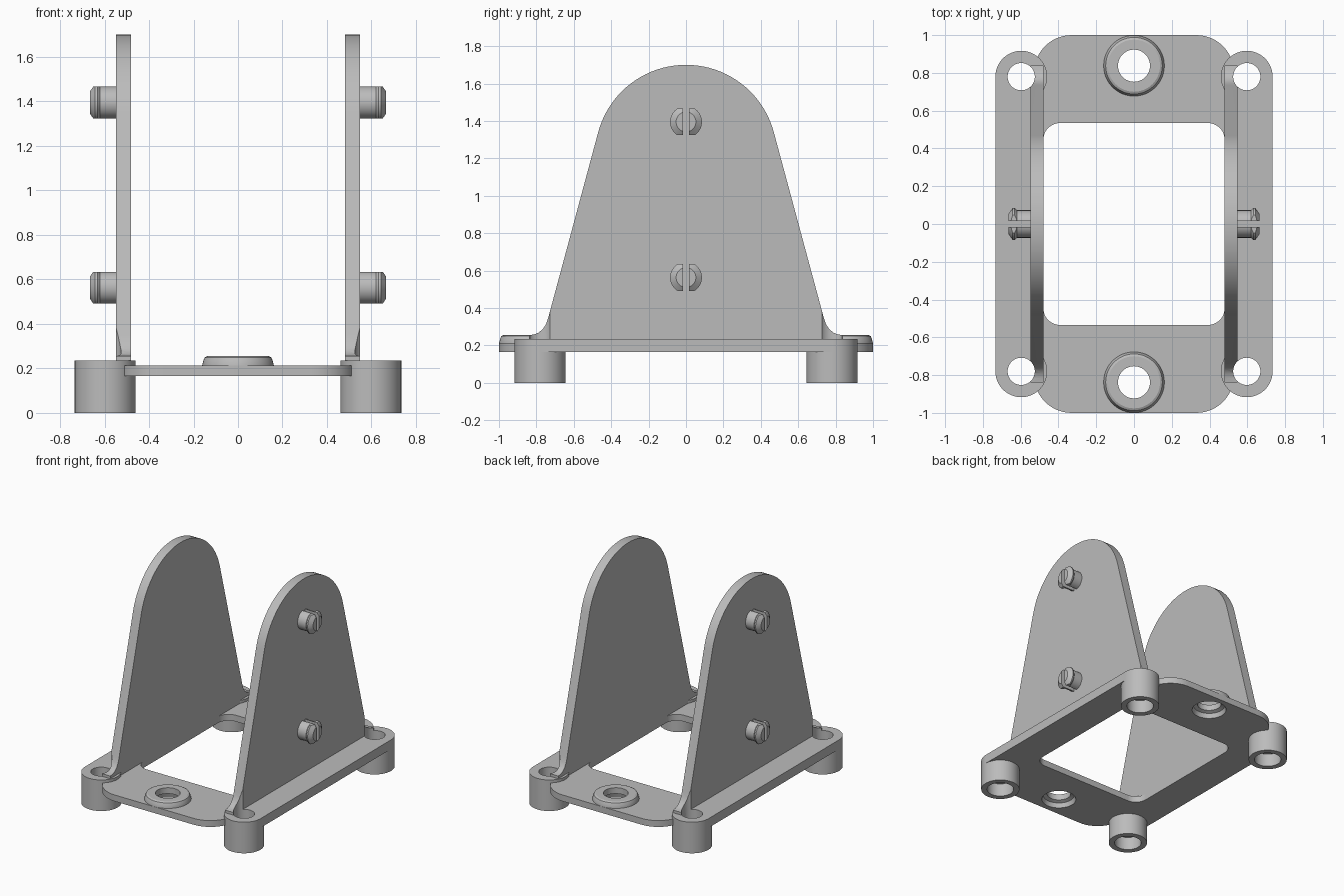
import bpy, bmesh
from math import sin, cos, pi, radians
from mathutils import Matrix, Vector

old = bpy.data.objects.get("Cube")
if old:
    bpy.data.objects.remove(old, do_unlink=True)

GREY = (0.5, 0.5, 0.5, 1)
mat = bpy.data.materials.new("plain grey")
mat.use_nodes = True
mat.diffuse_color = GREY
mat.node_tree.nodes["Principled BSDF"].inputs["Base Color"].default_value = GREY
parts = []


def finish(name, bm, matrix=Matrix()):
    bmesh.ops.remove_doubles(bm, verts=bm.verts, dist=1e-5)
    bm.transform(matrix)
    bmesh.ops.recalc_face_normals(bm, faces=bm.faces)
    me = bpy.data.meshes.new(name)
    bm.to_mesh(me)
    bm.free()
    me.materials.append(mat)
    ob = bpy.data.objects.new(name, me)
    bpy.context.collection.objects.link(ob)
    return ob


def prism(name, outline, low, high, matrix=Matrix()):
    bm = bmesh.new()
    face = bm.faces.new([bm.verts.new((x, y, low)) for x, y in outline])
    grown = bmesh.ops.extrude_face_region(bm, geom=[face])["geom"]
    top = [v for v in grown if isinstance(v, bmesh.types.BMVert)]
    bmesh.ops.translate(bm, verts=top, vec=(0, 0, high - low))
    return finish(name, bm, matrix)


def lathe(name, profile, matrix=Matrix(), closed=False, n=48):
    bm = bmesh.new()
    rings = [[bm.verts.new((r * cos(2 * pi * i / n), r * sin(2 * pi * i / n), z))
              for i in range(n)] for r, z in profile]
    pairs = list(zip(rings, rings[1:]))
    if closed:
        pairs.append((rings[-1], rings[0]))
    for a, b in pairs:
        for i in range(n):
            j = (i + 1) % n
            bm.faces.new((a[i], a[j], b[j], b[i]))
    return finish(name, bm, matrix)


def box(name, a, b):
    bm = bmesh.new()
    a, b = Vector(a), Vector(b)
    size = [abs(v) for v in b - a]
    bmesh.ops.create_cube(bm, size=1)
    return finish(name, bm, Matrix.Translation((a + b) / 2) @ Matrix.Diagonal((*size, 1)))


def cylinder(name, radius, low, high, x=0, y=0):
    return lathe(name, [(0, low), (radius, low), (radius, high), (0, high)],
                 Matrix.Translation((x, y, 0)))


def carve(ob, cutters, operation="DIFFERENCE"):
    # apply each cutter, then throw it away
    for cutter in cutters:
        mod = ob.modifiers.new("cut", "BOOLEAN")
        mod.operation, mod.solver, mod.object = operation, "EXACT", cutter
        graph = bpy.context.evaluated_depsgraph_get()
        mesh = bpy.data.meshes.new_from_object(ob.evaluated_get(graph))
        ob.modifiers.clear()
        ob.data = mesh
        bpy.data.objects.remove(cutter, do_unlink=True)


def arc(cx, cy, r, start, end, n=12):
    return [(cx + r * cos(radians(start + (end - start) * i / n)),
             cy + r * sin(radians(start + (end - start) * i / n))) for i in range(n + 1)]


def rounded(w, h, r):
    pts = []
    for k, (sx, sy) in enumerate([(1, 1), (-1, 1), (-1, -1), (1, -1)]):
        pts += arc(sx * (w - r), sy * (h - r), r, 90 * k, 90 * k + 90)
    return pts


FX, FY, BOSS_Y = 0.597, 0.78, 0.838


def bores(sides):
    return [cylinder("bore", 0.072, -0.1, 0.7, sx * FX, sy * FY)
            for sx in sides for sy in (1, -1)]


# base plate with rounded opening
plate = prism("base_plate", rounded(0.53, 1, 0.2), 0.165, 0.213)
carve(plate, [prism("opening", rounded(0.48, 0.535, 0.09), 0, 1)]
      + [cylinder("boss_hole", 0.124, 0, 1, 0, s * BOSS_Y) for s in (1, -1)]
      + bores((1, -1)))
parts.append(plate)

# raised bosses on the front and back strips
boss_profile = [(0.085, 0.21), (0.085, 0.255), (0.138, 0.255), (0.15, 0.249), (0.156, 0.235),
                (0.161, 0.213), (0.161, 0.167), (0.122, 0.165), (0.112, 0.2)]
for name, s in (("back_boss", 1), ("front_boss", -1)):
    parts.append(lathe(name, boss_profile, Matrix.Translation((0, s * BOSS_Y, 0)), True))

# half outline of a side wall: flared foot, sloped edge, round top
half = [(0.84, 0.17), (0.84, 0.255), (0.815, 0.258), (0.79, 0.267), (0.765, 0.287),
        (0.748, 0.315), (0.736, 0.35)] + arc(0, 1.214, 0.486, 15, 90, 20)
wall_outline = half + [(-y, z) for y, z in reversed(half[:-1])]
upright = Matrix(((0, 0, 1, 0), (1, 0, 0, 0), (0, 1, 0, 0), (0, 0, 0, 1)))

# snap peg profile: shaft, lip, tapered tip
peg_profile = [(0, 0.54), (0.073, 0.54), (0.073, 0.62), (0.085, 0.632),
               (0.085, 0.642), (0.053, 0.665), (0, 0.665)]
foot_profile = [(0.095, 0), (0.137, 0), (0.137, 0.235), (0.072, 0.235),
                (0.072, 0.1), (0.095, 0.1)]

for side, sx in (("left", 1), ("right", -1)):
    wall = prism(side + "_wall", wall_outline, *sorted((sx * 0.48, sx * 0.549)), upright)
    rail = box(side + "_rail", (sx * 0.48, -FY, 0.165), (sx * 0.734, FY, 0.235))
    for ob in (wall, rail):
        carve(ob, bores((sx,)))
        parts.append(ob)

    # tubular feet with a counterbore underneath
    for end, sy in (("back", 1), ("front", -1)):
        parts.append(lathe(f"{side}_{end}_foot", foot_profile,
                           Matrix.Translation((sx * FX, sy * FY, 0)), True))

    # split pegs, flattened above and below
    for level, z in (("lower", 0.563), ("upper", 1.395)):
        place = Matrix.Translation((0, 0, z)) @ Matrix.Rotation(sx * pi / 2, 4, "Y")
        peg = lathe(f"{side}_{level}_peg", peg_profile, place)
        carve(peg, [box("flats", (sx * 0.5, -0.2, z - 0.071), (sx * 0.8, 0.2, z + 0.071))],
              "INTERSECT")
        carve(peg, [box("slot", (sx * 0.549, -0.015, z - 0.2), (sx * 0.8, 0.015, z + 0.2))])
        parts.append(peg)

# smooth curved surfaces, keep edges sharp
bpy.ops.object.select_all(action="DESELECT")
for ob in parts:
    ob.select_set(True)
bpy.context.view_layer.objects.active = parts[0]
bpy.ops.object.shade_smooth_by_angle(angle=radians(25))
